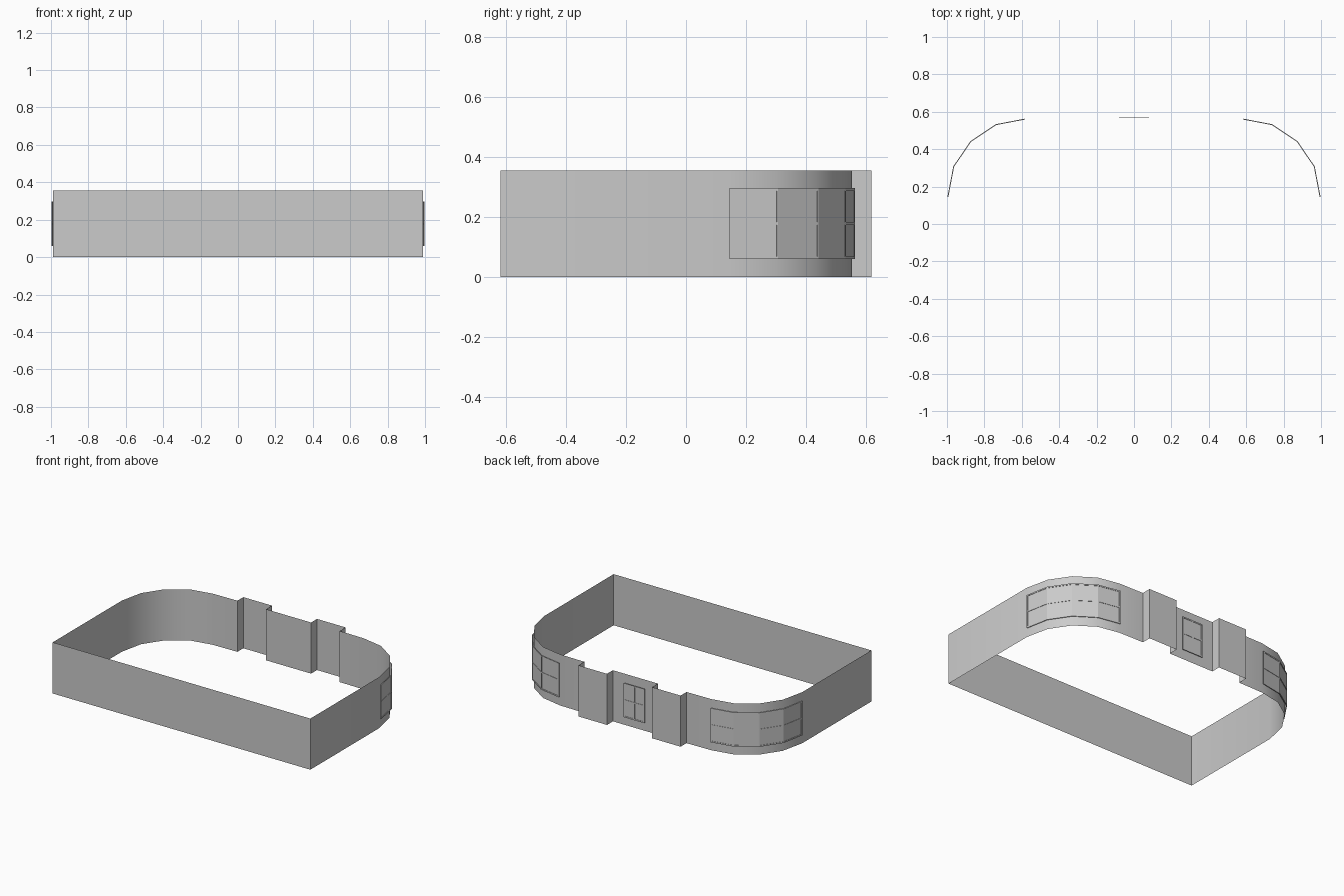
import bpy, bmesh, math
from mathutils import Vector

if "Cube" in bpy.data.objects:
    bpy.data.objects.remove(bpy.data.objects["Cube"])

H = 0.355            # wall height
Z0, Z1 = 0.06, 0.297  # window bottom and top
BAR = 0.009          # frame bar width


def make_object(name, bm):
    bmesh.ops.recalc_face_normals(bm, faces=bm.faces)
    me = bpy.data.meshes.new(name)
    bm.to_mesh(me)
    bm.free()
    ob = bpy.data.objects.new(name, me)
    bpy.context.collection.objects.link(ob)
    return ob


def strip(bm, path, z0, z1, closed=False):
    """Vertical ribbon standing on a plan path."""
    lo = [bm.verts.new((x, y, z0)) for x, y in path]
    hi = [bm.verts.new((x, y, z1)) for x, y in path]
    n = len(path)
    for i in range(n if closed else n - 1):
        j = (i + 1) % n
        bm.faces.new((lo[i], lo[j], hi[j], hi[i]))


def along(path, i, j, d):
    """Plan point a distance d from corner i towards corner j."""
    a, b = Vector(path[i]), Vector(path[j])
    return tuple(a + (b - a).normalized() * d)


# Perimeter wall: square front corners, rounded rear corners, two pilasters
half = [(0.99, -0.62), (0.99, 0.14), (0.955, 0.30), (0.866, 0.432), (0.733, 0.522),
        (0.58, 0.552), (0.393, 0.555), (0.393, 0.62), (0.173, 0.62), (0.173, 0.555)]
plan = half + [(-x, y) for x, y in reversed(half)]
bm = bmesh.new()
strip(bm, plan, 0, H, closed=True)
wall = make_object("perimeter_wall", bm)
bpy.context.view_layer.objects.active = wall
wall.select_set(True)
bpy.ops.object.shade_smooth_by_angle(angle=math.radians(40))


def window(name, path, mullions, mirror):
    # Glass sheet
    bm = bmesh.new()
    strip(bm, path, Z0, Z1)
    glass = make_object(name + "_glass", bm)
    # Frame: bottom, middle and top rails
    bm = bmesh.new()
    zm = (Z0 + Z1) / 2
    for z in (Z0, zm - BAR / 2, Z1 - BAR):
        strip(bm, path, z, z + BAR)
    # End posts and mullions, split between the two rows of panes
    n = len(path) - 1
    posts = [[path[0], along(path, 0, 1, BAR)], [along(path, n, n - 1, BAR), path[n]]]
    posts += mullions
    for p in posts:
        strip(bm, p, Z0 + BAR, zm - BAR / 2)
        strip(bm, p, zm + BAR / 2, Z1 - BAR)
    frame = make_object(name + "_frame", bm)
    sol = frame.modifiers.new("thickness", 'SOLIDIFY')
    sol.thickness = 0.005
    sol.offset = 0
    if mirror:
        for ob in (glass, frame):
            m = ob.modifiers.new("mirror", 'MIRROR')
            m.use_axis = (True, False, False)
            m.mirror_object = wall


# Curved corner windows, mirrored left and right
curve = [(0.995, 0.145), (0.964, 0.307), (0.873, 0.441), (0.739, 0.531), (0.582, 0.561)]
mull = [[along(curve, i, i - 1, BAR / 2), curve[i], along(curve, i, i + 1, BAR / 2)]
        for i in (1, 2, 3)]
window("corner_window", curve, mull, True)

# Flat centre window between the pilasters
flat = [(0.08, 0.568), (-0.08, 0.568)]
window("centre_window", flat, [[(BAR / 2, 0.568), (-BAR / 2, 0.568)]], False)
